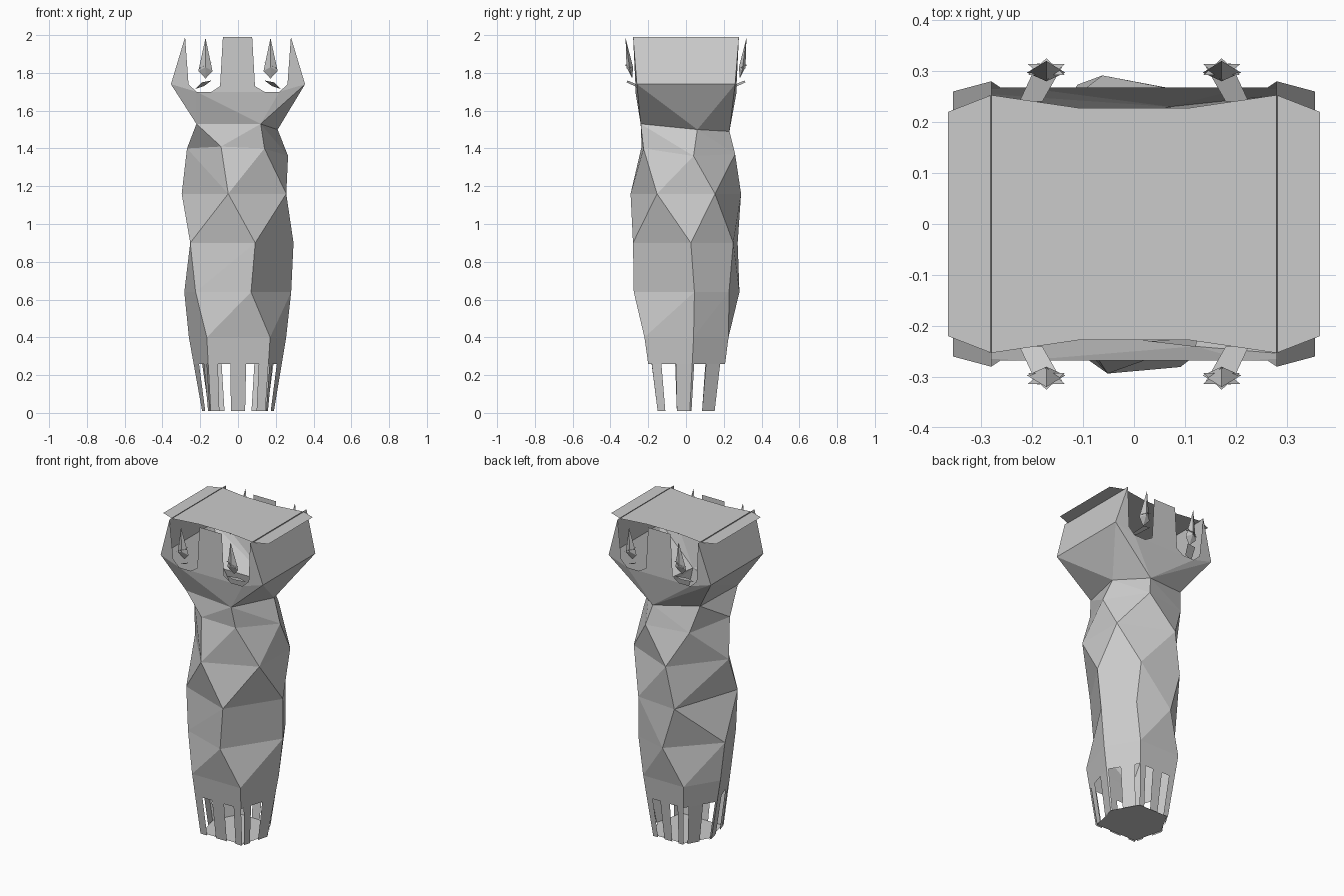
import bpy, bmesh
from math import cos, sin, radians, pi
from mathutils import Vector

if "Cube" in bpy.data.objects:
    bpy.data.objects.remove(bpy.data.objects["Cube"])


def finish(bm, name):
    bmesh.ops.remove_doubles(bm, verts=bm.verts, dist=0.0005)
    bmesh.ops.recalc_face_normals(bm, faces=bm.faces)
    me = bpy.data.meshes.new(name)
    bm.to_mesh(me)
    bm.free()
    ob = bpy.data.objects.new(name, me)
    bpy.context.collection.objects.link(ob)
    return ob


def polar(z, r, angles):
    return [(r * cos(radians(a)), r * sin(radians(a)), z) for a in angles]


def band(bm, lower, upper):
    """Faceted skin between two rings: their hull without the end caps."""
    low = [bm.verts.new(p) for p in lower]
    up = [bm.verts.new(p) for p in upper]
    bmesh.ops.convex_hull(bm, input=low + up, use_existing_faces=False)
    low, up = set(low), set(up)
    caps = [f for f in bm.faces if set(f.verts) <= low or set(f.verts) <= up]
    bmesh.ops.delete(bm, geom=caps, context='FACES_ONLY')


def face(bm, pts):
    bm.faces.new([bm.verts.new(p) for p in pts])


# irregular rings of the twisted body, bottom to top
foot = [(.19, .02, .01), (.105, .175, .01), (-.105, .175, .01),
        (-.19, .02, .01), (-.145, -.165, .01), (.145, -.165, .01)]
waist = [(.255, .04, .40), (.14, .225, .40), (-.14, .225, .40),
         (-.26, .03, .40), (-.165, -.22, .40), (.17, -.22, .40)]
neck = [(.21, .06, 1.50), (.07, .23, 1.49), (-.21, .16, 1.53),
        (-.22, -.2, 1.53), (.12, -.24, 1.53)]
rings = [
    waist,
    polar(.64, .285, (9, 53, 97, 176, 218, 284)),
    polar(.90, .295, (5, 58, 112, 211, 288)),
    polar(1.16, .298, (180, 102, 31, -31, -100)),
    [(.265, .04, 1.36), (.1, .26, 1.37), (-.17, .21, 1.37),
     (-.27, -.05, 1.40), (-.09, -.235, 1.41), (.14, -.225, 1.40)],
    neck,
]
for i in range(len(rings) - 1):
    bm = bmesh.new()
    band(bm, rings[i], rings[i + 1])
    finish(bm, f"body_band_{i + 1}")

# slotted foot: a solid skirt with thin bars below it, closed by a base disc
front_bars = ((0, .16), (.37, .63), (.84, 1))
side_bars = ((.08, .3), (.63, 1))
rear_side_bars = ((0, .06), (.42, .85))


def flip(bars):
    return [(1 - b, 1 - a) for a, b in bars]


bars = [rear_side_bars, front_bars, flip(rear_side_bars),
        flip(side_bars), front_bars, side_bars]
bm = bmesh.new()
foot_v = [Vector(p) for p in foot]
waist_v = [Vector(p) for p in waist]
for i in range(6):
    j = (i + 1) % 6

    def at(u, t):
        return foot_v[i].lerp(foot_v[j], u).lerp(waist_v[i].lerp(waist_v[j], u), t)

    face(bm, [at(0, .64), at(1, .64), at(1, 1), at(0, 1)])
    for a, b in bars[i]:
        face(bm, [at(a, 0), at(b, 0), at(b, .64), at(a, .64)])
finish(bm, "slotted_foot")
bm = bmesh.new()
face(bm, [(x * .97, y * .97, .015) for x, y, z in foot])
finish(bm, "base_disc")

# flared collar, slightly lower along the window sills
quarter = [(.355, .26, 1.74), (.22, .268, 1.70), (.14, .268, 1.70)]
rim = [(sx * x, sy * y, z) for sx in (1, -1) for sy in (1, -1) for x, y, z in quarter]
bm = bmesh.new()
band(bm, neck, rim)
finish(bm, "collar")

# head walls: sloped sides, corner pieces, front and back pillars
bm = bmesh.new()
for s in (1, -1):
    face(bm, [(s * .355, -.26, 1.74), (s * .355, .26, 1.74),
              (s * .28, .28, 1.99), (s * .28, -.28, 1.99)])
    for t in (1, -1):
        face(bm, [(s * .355, t * .26, 1.74), (s * .28, t * .28, 1.99),
                  (s * .262, t * .268, 1.74), (s * .22, t * .268, 1.70)])
    face(bm, [(-.14, s * .268, 1.70), (.14, s * .268, 1.70), (.09, s * .268, 1.73),
              (.075, s * .268, 1.99), (-.08, s * .268, 1.99), (-.095, s * .268, 1.73)])
finish(bm, "head_walls")

# thin lid sheet
half = [(.365, -.22), (.365, .22), (.28, .253), (.11, .228)]
bm = bmesh.new()
outline = half + [(-x, y) for x, y in half[:1:-1]] + [(-.365, .22), (-.365, -.22)]
outline += [(-.28, -.253), (-.11, -.228), (.11, -.228), (.28, -.253)]
face(bm, [(x, y, 1.985) for x, y in outline])
finish(bm, "lid")


# window ornaments: spire, small star and a leaning foot strip
def ornament(sx, sy, n):
    bm = bmesh.new()

    def add(*pts):
        face(bm, [(sx * x, sy * y, z) for x, y, z in pts])

    tip, root = (.172, .32, 1.985), (.172, .285, 1.77)
    waist4 = [(.21, .297, 1.81), (.172, .315, 1.83), (.135, .297, 1.81), (.172, .28, 1.83)]
    for k in range(4):
        a, b = waist4[k], waist4[(k + 1) % 4]
        add(a, b, tip)
        add(b, a, root)
    for turn in (0, pi):
        add(*[(.172 + .042 * cos(turn + pi / 2 + k * 2 * pi / 3),
               .303 + .022 * sin(turn + pi / 2 + k * 2 * pi / 3),
               1.84 + .02 * sin(turn + k * 2)) for k in range(3)])
    add((.225, .24, 1.715), (.18, .24, 1.73), (.14, .31, 1.76), (.19, .315, 1.75))
    finish(bm, f"window_ornament_{n}")


n = 1
for sx in (1, -1):
    for sy in (1, -1):
        ornament(sx, sy, n)
        n += 1
